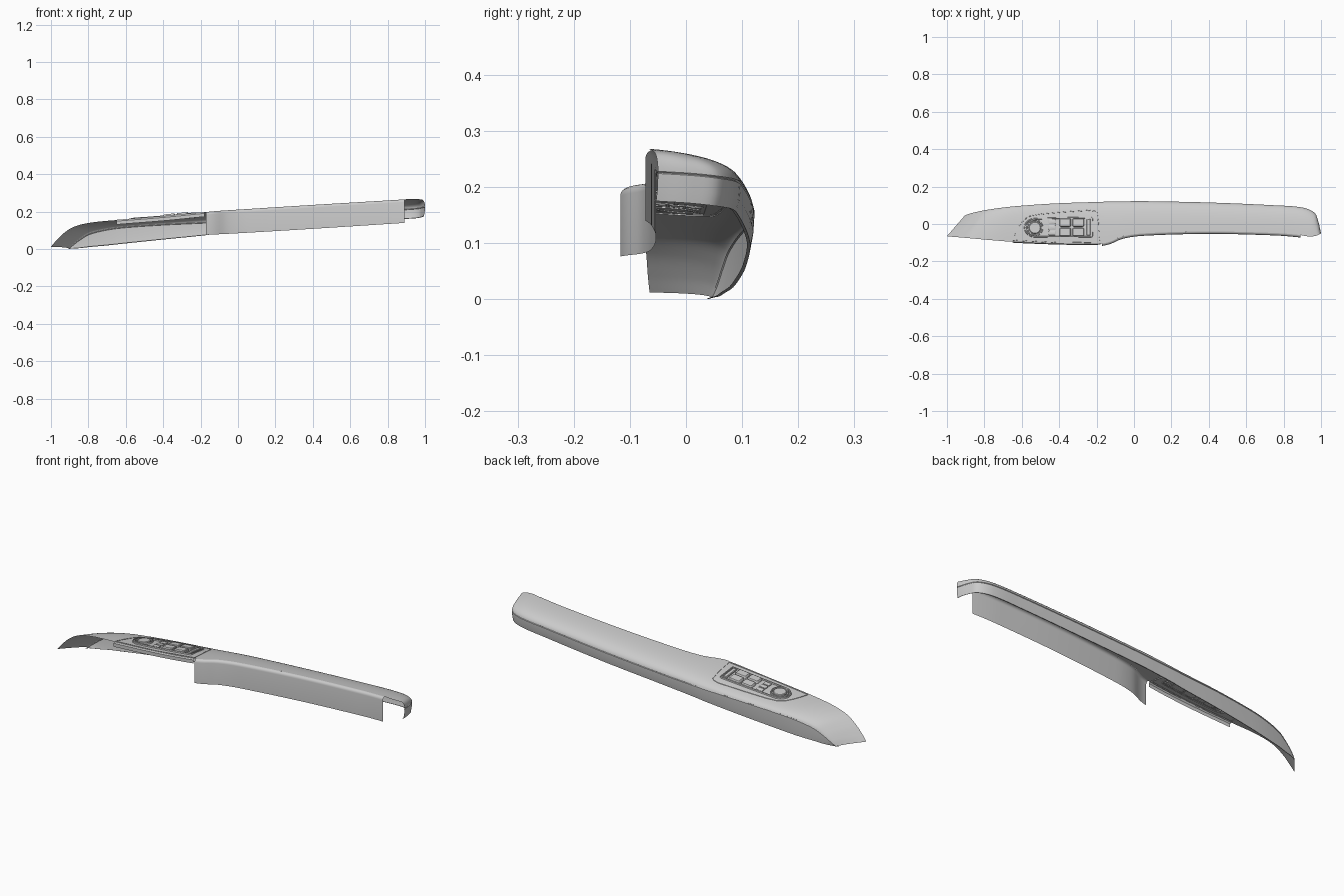
import bpy, math
from mathutils import Vector
from mathutils.bvhtree import BVHTree

if "Cube" in bpy.data.objects:
    bpy.data.objects.remove(bpy.data.objects["Cube"])


def add_mesh(name, verts, faces, angle=35):
    me = bpy.data.meshes.new(name)
    me.from_pydata([tuple(v) for v in verts], [], faces)
    me.update()
    ob = bpy.data.objects.new(name, me)
    bpy.context.collection.objects.link(ob)
    bpy.ops.object.select_all(action='DESELECT')
    ob.select_set(True)
    bpy.context.view_layer.objects.active = ob
    bpy.ops.object.shade_smooth_by_angle(angle=math.radians(angle))
    return ob


def loft(name, rows, closed=False, cap=False, angle=35):
    """Skin a grid of points; closed joins each row to itself, cap fills the last row."""
    n = len(rows[0])
    faces = [(i * n + j, i * n + (j + 1) % n, (i + 1) * n + (j + 1) % n, (i + 1) * n + j)
             for i in range(len(rows) - 1) for j in range(n if closed else n - 1)]
    if cap:
        faces.append(tuple((len(rows) - 1) * n + j for j in range(n)))
    return add_mesh(name, [p for r in rows for p in r], faces, angle)


# Stations: front edge xyz, rear seam xyz, height of side band
ST = [
    (-1, -.065, .012, -.905, .045, .003, .003),
    (-.975, -.068, .042, -.88, .055, .025, .022),
    (-.935, -.071, .082, -.84, .065, .055, .050),
    (-.88, -.076, .118, -.79, .075, .083, .072),
    (-.79, -.084, .141, -.70, .088, .105, .086),
    (-.65, -.095, .155, -.60, .098, .118, .088),
    (-.40, -.105, .175, -.40, .111, .132, .081),
    (-.19, -.106, .196, -.19, .118, .142, .070),
    (-.13, -.095, .202, -.13, .120, .146, .066),
    (-.06, -.066, .207, -.06, .121, .150, .063),
    (.05, -.050, .214, .05, .122, .157, .060),
    (.40, -.040, .236, .40, .115, .180, .058),
    (.75, -.048, .257, .75, .100, .205, .055),
    (.88, -.058, .265, .90, .088, .214, .053),
    (.93, -.066, .268, .965, .060, .219, .053),
    (.965, -.065, .267, .985, .015, .224, .053),
    (.985, -.058, .264, 1.0, -.05, .228, .053)]
ST = [Vector(s) for s in ST]


def smooth_rows(st, steps=6):
    """Hermite interpolation of the stations with chord spacing."""
    u = [0]
    for a, b in zip(st, st[1:]):
        u.append(u[-1] + (b - a).length)
    last = len(st) - 1
    tan = [(st[min(i + 1, last)] - st[max(i - 1, 0)]) / (u[min(i + 1, last)] - u[max(i - 1, 0)])
           for i in range(last + 1)]
    out = []
    for i in range(last):
        d = u[i + 1] - u[i]
        for k in range(steps):
            t = k / steps
            out.append(st[i] * (2*t**3 - 3*t*t + 1) + tan[i] * d * (t**3 - 2*t*t + t)
                       + st[i + 1] * (3*t*t - 2*t**3) + tan[i + 1] * d * (t**3 - t*t))
    return out + [st[-1]]


rows = smooth_rows(ST)

# Curved top shell and rear side band with inner lip
top, band = [], []
for r in rows:
    F, C = Vector(r[0:3]), Vector(r[3:6])
    dz = F.z - C.z
    p1 = F.lerp(C, .62)
    p1.z = F.z - dz * .12
    p2 = F.lerp(C, .97)
    p2.z = C.z + dz * .55
    top.append([F * (1-t)**3 + p1 * 3*t*(1-t)**2 + p2 * 3*t*t*(1-t) + C * t**3
                for t in [k / 14 for k in range(15)]])
    inn = (F - C)
    inn.z = 0
    inn.normalize()
    h = r[6]
    groove = C + inn * .003 - Vector((0, 0, min(.002, h * .2)))
    band.append([C, groove, C - Vector((0, 0, min(.004, h * .4))),
                 C + inn * .002 - Vector((0, 0, h * .6)), C + inn * .007 - Vector((0, 0, h)),
                 C + inn * .013 - Vector((0, 0, h * .97))])
shell = loft("top_shell", top)
loft("side_band", band)


def front_at(x):
    for a, b in zip(rows, rows[1:]):
        if a[0] <= x <= b[0]:
            t = (x - a[0]) / (b[0] - a[0])
            return Vector(a[0:3]).lerp(Vector(b[0:3]), t)


# Front panel with rounded upper corner
panel = []
for k in range(61):
    x = -.17 + 1.06 * k / 60
    f = front_at(x)
    zb = .076 + .064 * (k / 60) ** 1.1
    panel.append([f] + [f + Vector((0, -.013 * math.sin(a), -.015 * (1 - math.cos(a))))
                        for a in [math.pi / 8 * j for j in range(1, 5)]]
                 + [Vector((x, f.y - .013, zb))])
loft("front_panel", panel, angle=50)

# Short flange below the front edge of the switch insert
flange = []
for k in range(21):
    f = front_at(-.65 + .47 * k / 20)
    flange.append([f, f + Vector((0, -.005, -.006)), f + Vector((0, -.005, -.024))])
loft("switch_flange", flange)

# Helpers that lay details onto the shell surface
tree = BVHTree.FromPolygons([v.co for v in shell.data.vertices],
                            [tuple(p.vertices) for p in shell.data.polygons])


def on_shell(p, h):
    hit = tree.ray_cast(Vector((p[0], p[1], 1)), Vector((0, 0, -1)))[0]
    if hit is None:
        hit = tree.find_nearest(Vector((p[0], p[1], .18)))[0]
    return Vector((p[0], p[1], hit.z + h))


def offset(pts, d):
    """Shrink a counter-clockwise outline by d."""
    out = []
    for i, p in enumerate(pts):
        t = (Vector(pts[(i + 1) % len(pts)]) - Vector(pts[i - 1])).normalized()
        out.append(Vector(p) + Vector((-t.y, t.x)) * d)
    return out


def layered(name, pts, steps, cap):
    loft(name, [[on_shell(p, h) for p in offset(pts, d)] for d, h in steps], True, cap)


def ridge(name, pts, w, h):
    layered(name, pts, [(0, -.002), (w * .2, h), (w * .8, h), (w, -.002)], False)


def button(name, pts, h):
    layered(name, pts, [(0, -.002), (.001, h * .7), (.004, h)], True)


def rounded(cx, cy, w, d, r=.008):
    return [(cx + sx * (w / 2 - r) + r * math.cos(a), cy + sy * (d / 2 - r) + r * math.sin(a))
            for sx, sy, a0 in ((1, 1, 0), (-1, 1, 90), (-1, -1, 180), (1, -1, 270))
            for a in [math.radians(a0 + 22.5 * k) for k in range(5)]]


def circle(cx, cy, r):
    return [(cx + r * math.cos(math.tau * k / 32), cy + r * math.sin(math.tau * k / 32))
            for k in range(32)]


# Switch insert border
ridge("insert_border", [(-.182, -.10), (-.187, 0), (-.195, .06), (-.21, .071), (-.24, .075),
                        (-.37, .067), (-.50, .055), (-.555, .045), (-.59, .025), (-.615, -.01),
                        (-.635, -.05), (-.648, -.09), (-.4, -.103)], .005, .002)

# Switch bezel
arc = [(-.53 + .058 * math.cos(a), -.02 + .052 * math.sin(a))
       for a in [math.radians(90 + 15 * k) for k in range(13)]]
ridge("switch_bezel", [(-.22, .030), (-.222, .036), (-.23, .039), (-.38, .036)] + arc
      + [(-.38, -.073), (-.23, -.072), (-.222, -.069), (-.22, -.063)], .008, .006)

# Mirror knob and its ring
ridge("knob_ring", circle(-.53, -.02, .045), .008, .008)
button("mirror_knob", circle(-.53, -.02, .033), .009)

# Window switches and small buttons
for i, x in enumerate((-.368, -.298)):
    for j, y in enumerate((.008, -.043)):
        button(f"window_switch_{i}_{j}", rounded(x, y, .062, .046), .012)
for j, y in enumerate((.012, -.018, -.048)):
    button(f"small_button_{j}", rounded(-.438, y, .038, .026, .005), .006)
button("lock_button", rounded(-.243, -.017, .022, .09, .006), .008)
